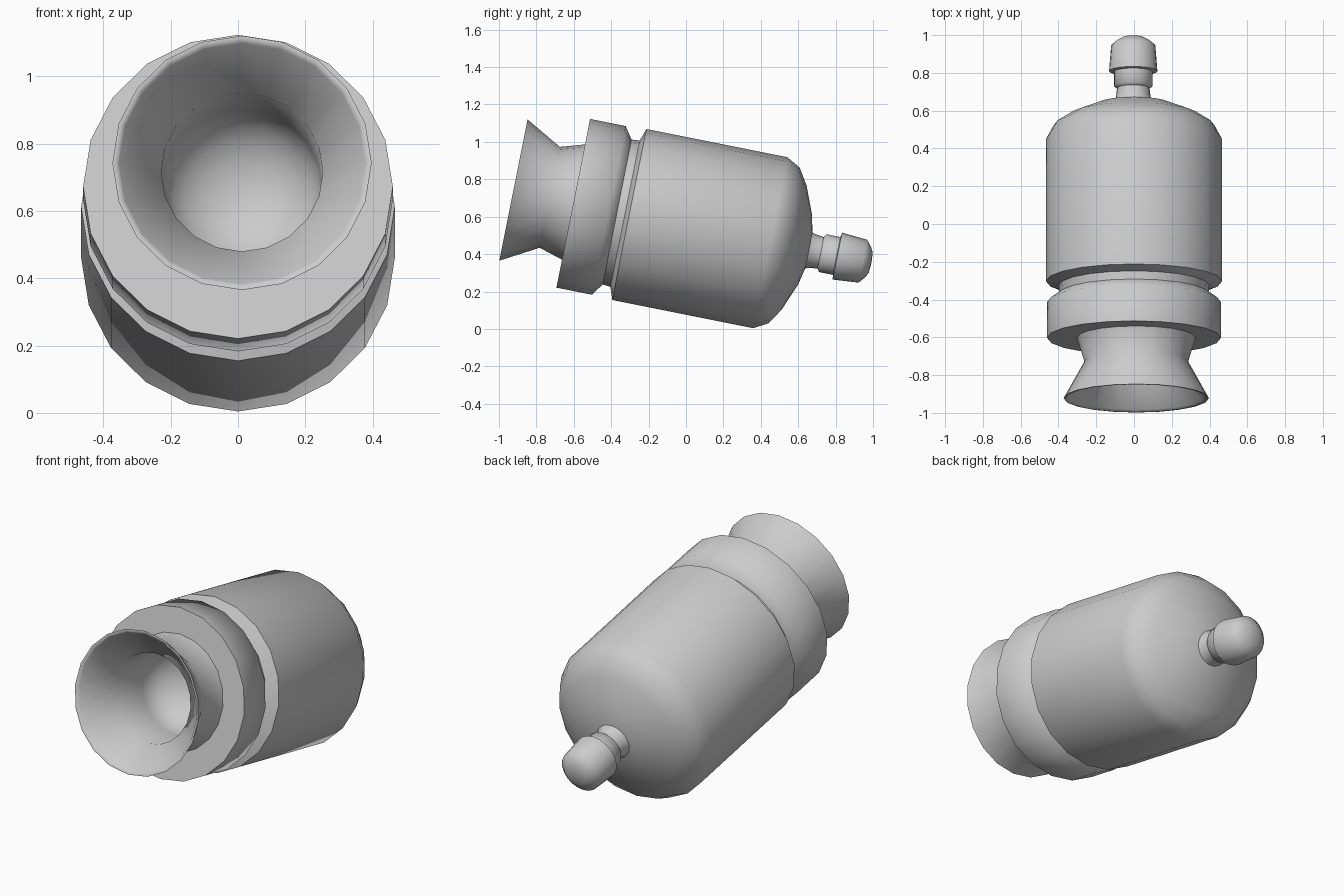
import bpy
import bmesh
from math import radians, sin, cos, pi
from mathutils import Matrix, Vector

cube = bpy.data.objects.get("Cube")
if cube:
    bpy.data.objects.remove(cube, do_unlink=True)

SIDES = 20
TILT = radians(-11.3)
MOUTH = Vector((0, -0.9225, 0.7425))

grey = bpy.data.materials.new("plain grey")
grey.use_nodes = True
grey.diffuse_color = (0.6, 0.6, 0.6, 1)
grey.node_tree.nodes["Principled BSDF"].inputs["Base Color"].default_value = (0.6, 0.6, 0.6, 1)


def lathe(name, profile, x=0.0, dz=0.0, angle=60):
    """Spin (distance along axis, radius) points around the tilted axis."""
    bm = bmesh.new()
    rings = []
    for s, r in profile:
        rings.append([bm.verts.new((r * cos(2 * pi * i / SIDES), s,
                                    r * sin(2 * pi * i / SIDES)))
                      for i in range(SIDES)])
    for a, b in zip(rings, rings[1:]):
        for i in range(SIDES):
            j = (i + 1) % SIDES
            bm.faces.new((a[i], b[i], b[j], a[j]))
    bmesh.ops.remove_doubles(bm, verts=bm.verts, dist=0.0001)
    bm.transform(Matrix.Translation(MOUTH + Vector((x, 0, dz))) @ Matrix.Rotation(TILT, 4, "X"))
    mesh = bpy.data.meshes.new(name)
    bm.to_mesh(mesh)
    bm.free()
    mesh.materials.append(grey)
    obj = bpy.data.objects.new(name, mesh)
    bpy.context.collection.objects.link(obj)
    bpy.ops.object.select_all(action="DESELECT")
    obj.select_set(True)
    bpy.context.view_layer.objects.active = obj
    bpy.ops.object.shade_smooth_by_angle(angle=radians(angle))
    return obj


# Flared mouth: rounded blind bore, inner cone, lip, outer cone and neck
bore = [(0.40 + 0.19 * cos(a), 0.24 * sin(a))
        for a in (k * pi / 12 for k in range(7))]
lathe("flared_mouth", bore + [
    (0.14, 0.24), (0.012, 0.365), (0.0, 0.373), (0.0, 0.385),
    (0.198, 0.275), (0.34, 0.318)], x=0.012)

# Collar with a chamfered back and a narrow groove
lathe("collar", [
    (0.326, 0.26), (0.326, 0.46), (0.52, 0.46), (0.565, 0.395), (0.62, 0.40)],
    dz=-0.007)

# Main body with a domed back
lathe("body", [
    (0.605, 0.39), (0.632, 0.466), (1.40, 0.466), (1.475, 0.425),
    (1.53, 0.34), (1.59, 0.19), (1.61, 0.10), (1.62, 0.0)], dz=-0.007)

# Stepped nozzle with a rounded tip
lathe("nozzle", [
    (1.59, 0.11), (1.625, 0.092), (1.675, 0.086), (1.687, 0.103),
    (1.762, 0.103), (1.766, 0.128), (1.905, 0.117), (1.932, 0.085),
    (1.948, 0.055), (1.952, 0.0)], x=-0.004, dz=-0.007)
